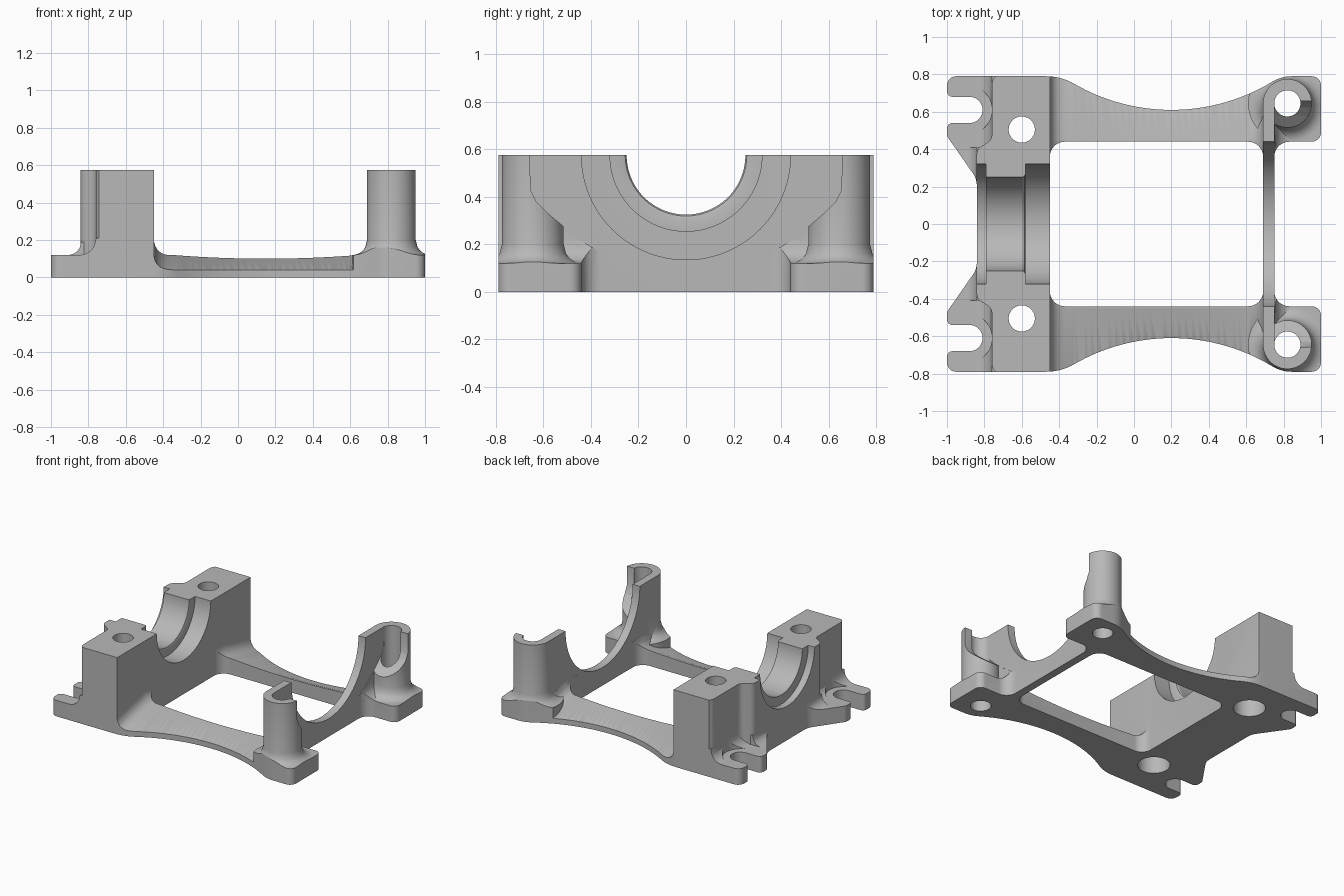
import bpy, bmesh, math
from mathutils import Vector

cube = bpy.data.objects.get("Cube")
if cube:
    bpy.data.objects.remove(cube, do_unlink=True)

TOP, PAD, COVE = 0.575, 0.12, 0.079
BLOCK_X, WALL_X = -0.449, 0.691

metal = bpy.data.materials.new("grey metal")
metal.use_nodes = True
metal.diffuse_color = (0.48, 0.48, 0.48, 1)
metal.node_tree.nodes["Principled BSDF"].inputs["Base Color"].default_value = (0.48, 0.48, 0.48, 1)


def loft(name, rings):
    """Skin equal-sized closed rings and cap both ends."""
    bm = bmesh.new()
    rows = [[bm.verts.new(p) for p in ring] for ring in rings]
    n = len(rows[0])
    for a, b in zip(rows, rows[1:]):
        for i in range(n):
            j = (i + 1) % n
            bm.faces.new((a[i], a[j], b[j], b[i]))
    bm.faces.new(rows[0])
    bm.faces.new(rows[-1])
    bmesh.ops.recalc_face_normals(bm, faces=bm.faces)
    mesh = bpy.data.meshes.new(name)
    bm.to_mesh(mesh)
    bm.free()
    ob = bpy.data.objects.new(name, mesh)
    bpy.context.collection.objects.link(ob)
    mesh.materials.append(metal)
    return ob


def prism(name, pts, axis, lo, hi):
    place = {"x": lambda a, b, t: (t, a, b),
             "y": lambda a, b, t: (a, t, b),
             "z": lambda a, b, t: (a, b, t)}[axis]
    return loft(name, [[place(a, b, t) for a, b in pts] for t in (lo, hi)])


def lathe(name, profile, axis, centre, segs=64):
    """Revolve (distance along axis, radius) pairs."""
    rings = []
    for t, r in profile:
        ring = []
        for i in range(segs):
            a = 2 * math.pi * i / segs
            u, v = centre[0] + r * math.cos(a), centre[1] + r * math.sin(a)
            ring.append((u, v, t) if axis == "z" else (t, u, v))
        rings.append(ring)
    return loft(name, rings)


def rounded(corners, steps=8):
    """Closed outline from (x, y, radius) corners."""
    out = []
    for i, (x, y, r) in enumerate(corners):
        p = Vector((x, y))
        if r == 0:
            out.append((x, y))
            continue
        a = Vector(corners[i - 1][:2]) - p
        b = Vector(corners[(i + 1) % len(corners)][:2]) - p
        half = a.angle(b) / 2
        d = min(r / math.tan(half), 0.9 * a.length, 0.9 * b.length)
        r = d * math.tan(half)
        a.normalize()
        b.normalize()
        c = p + (a + b).normalized() * (r / math.sin(half))
        u, v = p + a * d - c, p + b * d - c
        turn = u.angle(v)
        for k in range(steps + 1):
            f = k / steps
            q = c + (u * math.sin((1 - f) * turn) + v * math.sin(f * turn)) / math.sin(turn)
            out.append((q.x, q.y))
    return out


def mirrored(half):
    return half + [(x, -y, r) for x, y, r in reversed(half)]


def boolean(ob, tool, op):
    mod = ob.modifiers.new("cut", "BOOLEAN")
    mod.operation, mod.solver, mod.object = op, "EXACT", tool
    deps = bpy.context.evaluated_depsgraph_get()
    mesh = bpy.data.meshes.new_from_object(ob.evaluated_get(deps))
    ob.modifiers.clear()
    ob.data = mesh
    bpy.data.objects.remove(tool, do_unlink=True)


def waist(x):
    """Outer edge of the side rails, a shallow arc."""
    return min(0.79, 0.61 + 1.04 - math.sqrt(1.04 ** 2 - (x - 0.2) ** 2))


def cove(d, r=COVE):
    d = min(max(d, 0), r)
    return r - math.sqrt(r * r - (r - d) ** 2)


def cove_strip(name, x, side, y0, y1, r):
    pts = [(x + side * r * k / 10, PAD + cove(r * k / 10, r)) for k in range(11)]
    pts += [(x + side * r, 0.05), (x - side * 0.02, 0.05), (x - side * 0.02, PAD + r)]
    return prism(name, pts, "y", y0, y1)


# Bearing block
block = prism("bearing_bracket", rounded(mirrored([
    (BLOCK_X, 0.83, 0), (-0.72, 0.83, 0), (-0.76, 0.76, 0.06),
    (-0.76, 0.45, 0.05), (-0.841, 0.40, 0.05)])), "z", -0.06, 0.62)

# Mounting pads and thin end wall
parts = [
    prism("slot_pads", [(-1.1, -0.9), (-0.46, -0.9), (-0.46, 0.9), (-1.1, 0.9)], "z", -0.03, PAD),
    prism("end_pads", [(0.695, -0.9), (1.1, -0.9), (1.1, 0.9), (0.695, 0.9)], "z", -0.035, PAD)]
wall = prism("end_wall", [(WALL_X, -0.64), (0.755, -0.64), (0.755, 0.64), (WALL_X, 0.64)], "z", -0.05, 0.63)
boolean(wall, lathe("saddle", [(0.5, 0.44), (0.9, 0.44)], "x", (0, TOP), 96), "DIFFERENCE")
parts.append(wall)

for s in (1, -1):
    # Sloping side rail, curving up into the block and the wall
    rings = []
    for i in range(49):
        x = 0.12 - 0.582 * math.cos(math.pi * i / 48)
        c = cove(min(x - BLOCK_X, WALL_X - x))
        inner = min(PAD, 0.10 + 0.08 * (x - 0.15) ** 2) + c
        outer = 0.04 + c
        rings.append([(x, s * y, z) for y, z in (
            (0.3, -0.04), (0.3, inner), (0.455, inner), (waist(x), outer), (0.95, outer), (0.95, -0.04))])
    parts.append(loft("side_rail", rings))
    # Post with flared foot
    flare = [(PAD + cove(0.08 * k / 8, 0.08), 0.13 + 0.08 * k / 8) for k in range(8, -1, -1)]
    parts.append(lathe("post", [(-0.045, 0.21)] + flare + [(0.64, 0.13)], "z", (0.82, s * 0.645)))
    # Fillets between pads and uprights
    for x, side, y0, y1, r in ((0.753, 1, 0.30, 0.62, 0.1),
                               (-0.759, -1, 0.42, 0.85, 0.09),
                               (-0.839, -1, 0.10, 0.41, 0.07)):
        parts.append(cove_strip("fillet", x, side, s * y0, s * y1, r))

for part in parts:
    boolean(block, part, "UNION")

# Trim everything to the overall outline
half = [(-0.84, 0.24, 0.12), (-1, 0.47, 0.05), (-1, 0.54, 0.03),
        (-0.81, 0.54, 0.069), (-0.81, 0.68, 0.069), (-1, 0.68, 0.03),
        (-1, 0.79, 0.05), (-0.39, 0.79, 0.3)]
half += [(-0.3 + k / 24, waist(-0.3 + k / 24), 0) for k in range(25)]
half += [(0.79, 0.79, 0.2), (1, 0.79, 0.05), (1, 0.44, 0.05), (0.75, 0.44, 0.08)]
boolean(block, prism("outline", rounded(mirrored(half)), "z", 0, TOP), "INTERSECT")

# Central window
boolean(block, prism("window", rounded([(-0.45, -0.44, 0.08), (0.69, -0.44, 0.08),
                                        (0.69, 0.44, 0.08), (-0.45, 0.44, 0.08)]), "z", -0.2, 0.9), "DIFFERENCE")

# Stepped bearing bore
boolean(block, lathe("bore", [(-0.9, 0.32), (-0.79, 0.32), (-0.79, 0.25), (-0.595, 0.25),
                              (-0.585, 0.256), (-0.58, 0.27), (-0.58, 0.32), (-0.4, 0.32)],
                     "x", (0, TOP), 96), "DIFFERENCE")

for s in (1, -1):
    # Block bolt hole with counterbore underneath, post hole, slot clearance
    cuts = [
        lathe("bolt_hole", [(-0.1, 0.11), (0.2, 0.11), (0.2, 0.07), (0.8, 0.07)], "z", (-0.6, s * 0.505)),
        lathe("post_hole", [(-0.1, 0.07), (0.8, 0.07)], "z", (0.82, s * 0.645)),
        lathe("slot_clearance", [(PAD + 0.001, 0.13), (0.8, 0.13)], "z", (-0.889, s * 0.61)),
        # Open inner side of the post
        prism("post_opening", [(s * y, z) for y, z in (
            (0.66, 0.8), (0.655, 0.43), (0.63, 0.38), (0.58, 0.33), (0.45, 0.22),
            (0.3, 0.13), (0.3, 0.8))], "x", 0.75, 1.2)]
    for cut in cuts:
        boolean(block, cut, "DIFFERENCE")

# Smooth curves, crisp edges
bpy.ops.object.select_all(action="DESELECT")
block.select_set(True)
bpy.context.view_layer.objects.active = block
bpy.ops.object.shade_smooth_by_angle(angle=math.radians(30))
